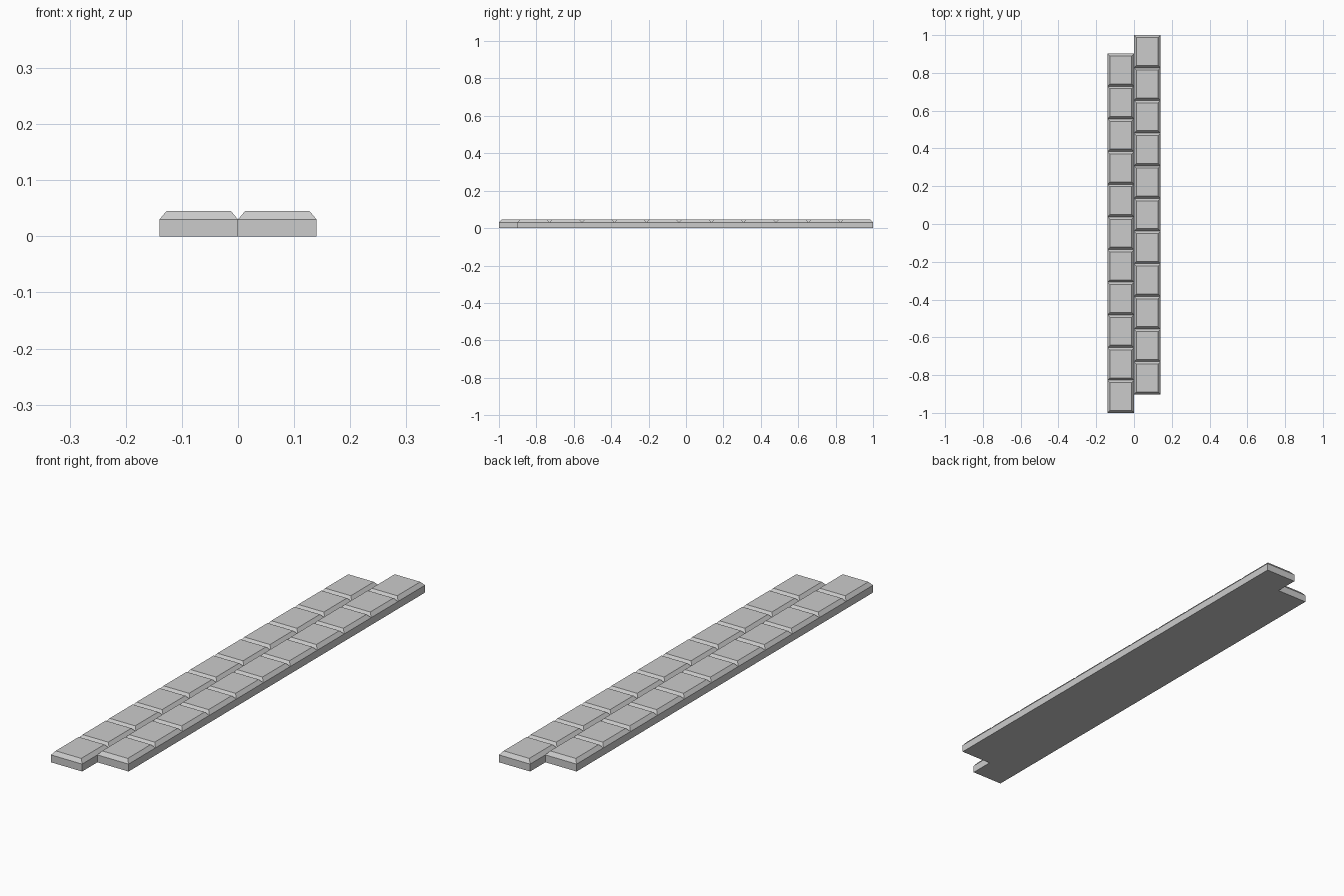
import bpy, bmesh, math
from mathutils import Matrix

if "Cube" in bpy.data.objects:
    bpy.data.objects.remove(bpy.data.objects["Cube"])

WIDTH, EDGE_Z, TOP_Z, INSET = 0.14, 0.03, 0.045, 0.0125
Y0, Y1, COUNT = -1.0, 0.902, 11
PITCH = (Y1 - Y0) / COUNT


def ring(bm, x0, x1, y0, y1, z):
    return [bm.verts.new(p) for p in
            ((x0, y0, z), (x1, y0, z), (x1, y1, z), (x0, y1, z))]


def skirt(bm, low, high):
    for i in range(4):
        j = (i + 1) % 4
        bm.faces.new((low[i], low[j], high[j], high[i]))


def brick_row(name, angle):
    bm = bmesh.new()
    # long straight-sided base
    low = ring(bm, -WIDTH, 0, Y0, Y1, 0)
    skirt(bm, low, ring(bm, -WIDTH, 0, Y0, Y1, EDGE_Z))
    bm.faces.new(low[::-1])
    # bevelled brick tops separated by V grooves
    for i in range(COUNT):
        a = Y0 + i * PITCH
        b = a + PITCH
        foot = ring(bm, -WIDTH, 0, a, b, EDGE_Z)
        top = ring(bm, -WIDTH + INSET, -INSET, a + INSET, b - INSET, TOP_Z)
        skirt(bm, foot, top)
        bm.faces.new(top)
    bmesh.ops.remove_doubles(bm, verts=bm.verts, dist=1e-5)
    bm.transform(Matrix.Rotation(angle, 4, 'Z'))
    mesh = bpy.data.meshes.new(name)
    bm.to_mesh(mesh)
    bm.free()
    obj = bpy.data.objects.new(name, mesh)
    bpy.context.collection.objects.link(obj)


# two staggered rows, the second is the first turned half a turn
brick_row("left_brick_row", 0)
brick_row("right_brick_row", math.pi)
